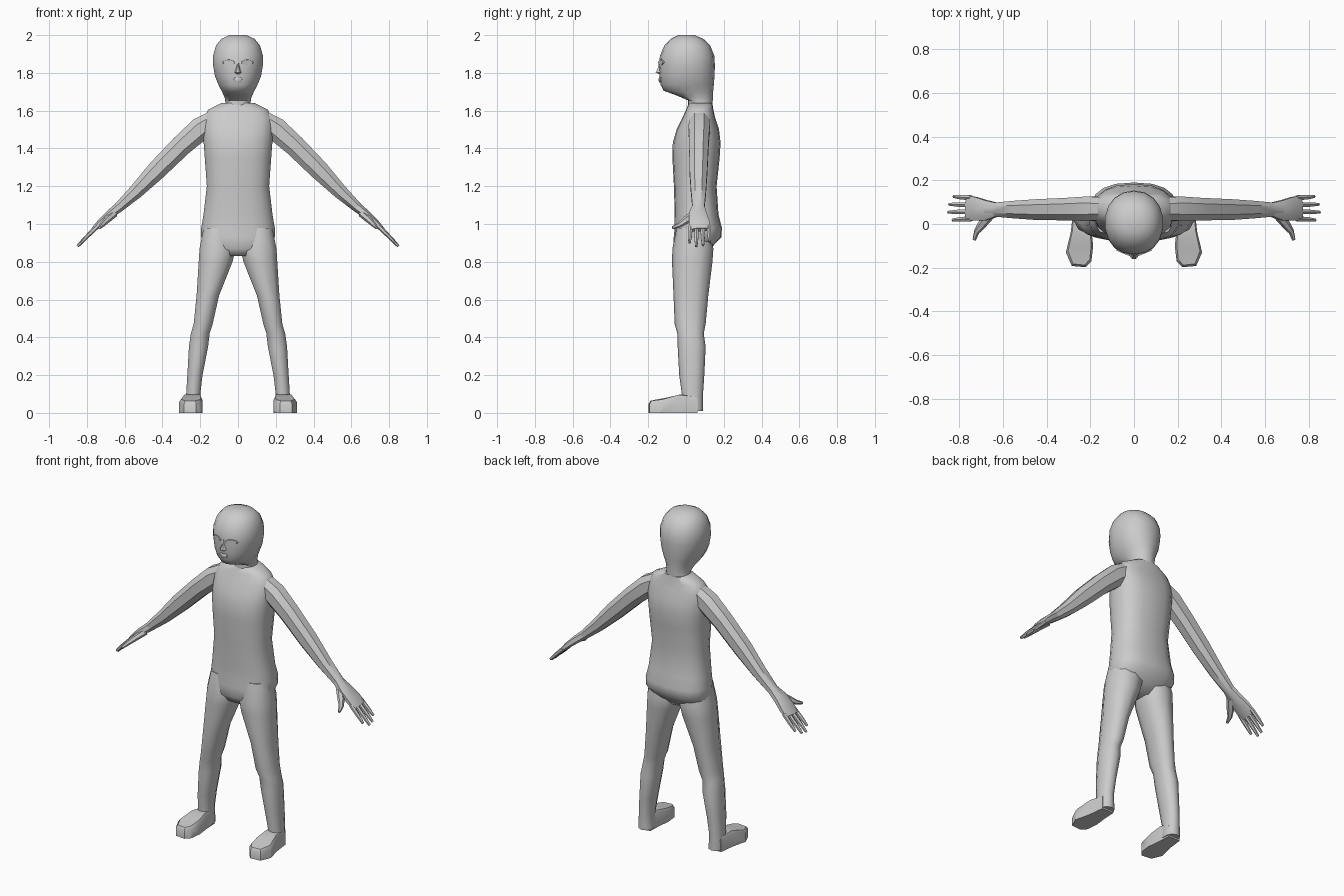
import bpy, bmesh, math
from mathutils import Vector

skin = bpy.data.materials.new("plain_grey")
skin.diffuse_color = (0.6, 0.6, 0.6, 1)


def finish(name, bm, angle=40):
    bmesh.ops.recalc_face_normals(bm, faces=bm.faces)
    me = bpy.data.meshes.new(name)
    bm.to_mesh(me)
    bm.free()
    me.materials.append(skin)
    ob = bpy.data.objects.new(name, me)
    bpy.context.collection.objects.link(ob)
    bpy.ops.object.select_all(action='DESELECT')
    ob.select_set(True)
    bpy.context.view_layer.objects.active = ob
    bpy.ops.object.shade_smooth_by_angle(angle=math.radians(angle))
    return ob


def loft(name, rings, n=16, power=2.0, side=1, angle=40):
    """Skin closed rings given as (centre, half axis u, half axis v)."""
    bm = bmesh.new()
    loops = []
    for c, u, v in rings:
        loop = []
        for i in range(n):
            a = 2 * math.pi * (i + 0.5) / n
            ca, sa = math.cos(a), math.sin(a)
            p = (Vector(c) + Vector(u) * math.copysign(abs(ca) ** (2 / power), ca)
                 + Vector(v) * math.copysign(abs(sa) ** (2 / power), sa))
            p.x *= side
            loop.append(bm.verts.new(p))
        loops.append(loop)
    for a, b in zip(loops, loops[1:]):
        for i in range(n):
            j = (i + 1) % n
            bm.faces.new((a[i], a[j], b[j], b[i]))
    bm.faces.new(loops[0])
    bm.faces.new(loops[-1])
    return finish(name, bm, angle)


def level(x0, x1, y0, y1, zf, zb=None):
    """Ring round a box in x and y, tilted from zf in front to zb behind."""
    zb = zf if zb is None else zb
    return (((x0 + x1) / 2, (y0 + y1) / 2, (zf + zb) / 2),
            ((x1 - x0) / 2, 0, 0), (0, (y1 - y0) / 2, (zb - zf) / 2))


def limb(name, points, n, side, power=2.0):
    """Tube through (x, y, z, half depth, half thickness) points."""
    pts = [Vector(p[:3]) for p in points]
    rings = []
    for i, p in enumerate(points):
        d = (pts[min(i + 1, len(pts) - 1)] - pts[max(i - 1, 0)]).normalized()
        up = Vector((-d.z, 0, d.x)).normalized()
        across = up.cross(d).normalized()
        rings.append((pts[i], across * p[3], up * p[4]))
    return loft(name, rings, n, power, side)


# torso: half width, front, back, height
torso = [(.10, -.04, .09, .83), (.175, -.065, .13, .87), (.197, -.065, .188, .93),
         (.197, -.06, .19, .98), (.185, -.06, .172, 1.05), (.167, -.064, .162, 1.2),
         (.178, -.072, .178, 1.35), (.184, -.07, .183, 1.43), (.187, -.05, .175, 1.5),
         (.185, -.02, .155, 1.56), (.16, .0, .145, 1.605), (.09, .015, .14, 1.64)]
loft("torso", [level(-w, w, a, b, z) for w, a, b, z in torso], 18, 2.5, angle=60)

# head with the hair running down into the neck: half width, front, back, front z, back z
head = [(.085, .01, .14, 1.59, 1.58), (.066, .01, .14, 1.655, 1.63),
        (.072, -.06, .142, 1.685, 1.66), (.085, -.118, .143, 1.705, 1.695),
        (.104, -.134, .147, 1.735, 1.735), (.123, -.14, .151, 1.78, 1.78),
        (.134, -.143, .153, 1.84, 1.84), (.134, -.138, .15, 1.89, 1.89),
        (.118, -.115, .128, 1.945, 1.945), (.09, -.08, .092, 1.98, 1.98),
        (.045, -.04, .045, 2.0, 2.0)]
loft("head", [level(-w, w, a, b, f, k) for w, a, b, f, k in head], 18, 2.15, angle=60)

# nose and lips
loft("nose", [level(-.004, .004, -.141, -.12, 1.865), level(-.012, .012, -.152, -.12, 1.82),
              level(-.02, .02, -.162, -.12, 1.803), level(-.01, .01, -.143, -.12, 1.793)], 8)
loft("lips", [level(-.018, .018, -.143, -.12, 1.775), level(-.027, .027, -.147, -.12, 1.765),
              level(-.016, .016, -.143, -.12, 1.75)], 8)

for s, tag in ((1, "left"), (-1, "right")):
    # almond shaped eye
    loft(tag + "_eye", [((.049, -.118, 1.855), (.034, .01, 0), (0, 0, .017)),
                        ((.049, -.135, 1.855), (.032, .013, 0), (0, 0, .015))],
         12, 1.6, s, 30)

    # arm
    limb(tag + "_arm", [(.12, .07, 1.555, .055, .055), (.20, .07, 1.503, .06, .066),
                        (.30, .068, 1.415, .055, .060), (.43, .066, 1.285, .051, .055),
                        (.54, .066, 1.172, .043, .041), (.635, .066, 1.085, .034, .028),
                        (.68, .066, 1.05, .034, .024)], 8, s, 2.3)
    # palm, thumb and fingers
    limb(tag + "_palm", [(.63, .066, 1.09, .034, .026), (.68, .062, 1.05, .05, .024),
                         (.73, .07, 1.005, .058, .019), (.765, .074, .97, .057, .013)],
         8, s, 2.6)
    limb(tag + "_thumb", [(.655, .045, 1.055, .022, .020), (.695, .0, 1.02, .022, .017),
                          (.72, -.035, .995, .014, .013), (.732, -.072, .98, .008, .008)], 6, s)
    for i, (y, tip) in enumerate(((.024, .83), (.056, .85), (.088, .845), (.12, .825))):
        drop = .97 - (tip - .76) * .98
        yt = y + (y - .07) * .12
        limb(f"{tag}_finger_{i + 1}", [(.745, y, .988, .013, .012),
                                       ((.76 + tip) / 2, (y + yt) / 2, (.975 + drop) / 2, .012, .011),
                                       (tip, yt, drop, .007, .008)], 6, s)

    # leg: inner, outer, front, back, height
    leg = [(.03, .185, -.05, .12, .98), (.008, .208, -.072, .145, .87),
           (.025, .212, -.074, .14, .80), (.098, .222, -.066, .118, .62),
           (.132, .237, -.06, .104, .47), (.148, .252, -.046, .094, .42),
           (.156, .262, -.044, .104, .35), (.186, .270, -.036, .097, .20),
           (.198, .276, -.022, .09, .10), (.192, .28, -.02, .09, .01)]
    loft(tag + "_leg", [level(*r) for r in leg], 10, 2.3, s, 50)

    # foot: a shaped slab, its top rising to the ankle
    outline = [(.20, .06, .08), (.196, -.02, .095), (.187, -.10, .078), (.195, -.17, .066),
               (.222, -.198, .06), (.285, -.192, .06), (.312, -.13, .068), (.29, -.04, .092),
               (.278, .06, .08)]
    bm = bmesh.new()
    low = [bm.verts.new((x * s, y, 0)) for x, y, z in outline]
    mid = [bm.verts.new((x * s, y, z - .012)) for x, y, z in outline]
    top = [bm.verts.new(((.245 + (x - .245) * .85) * s, y * .95, z + .004)) for x, y, z in outline]
    for a, b in ((low, mid), (mid, top)):
        for i in range(len(a)):
            j = (i + 1) % len(a)
            bm.faces.new((a[i], a[j], b[j], b[i]))
    bm.faces.new(low)
    bm.faces.new(top)
    bmesh.ops.triangulate(bm, faces=[f for f in bm.faces if len(f.verts) > 4])
    finish(tag + "_foot", bm, 35)
